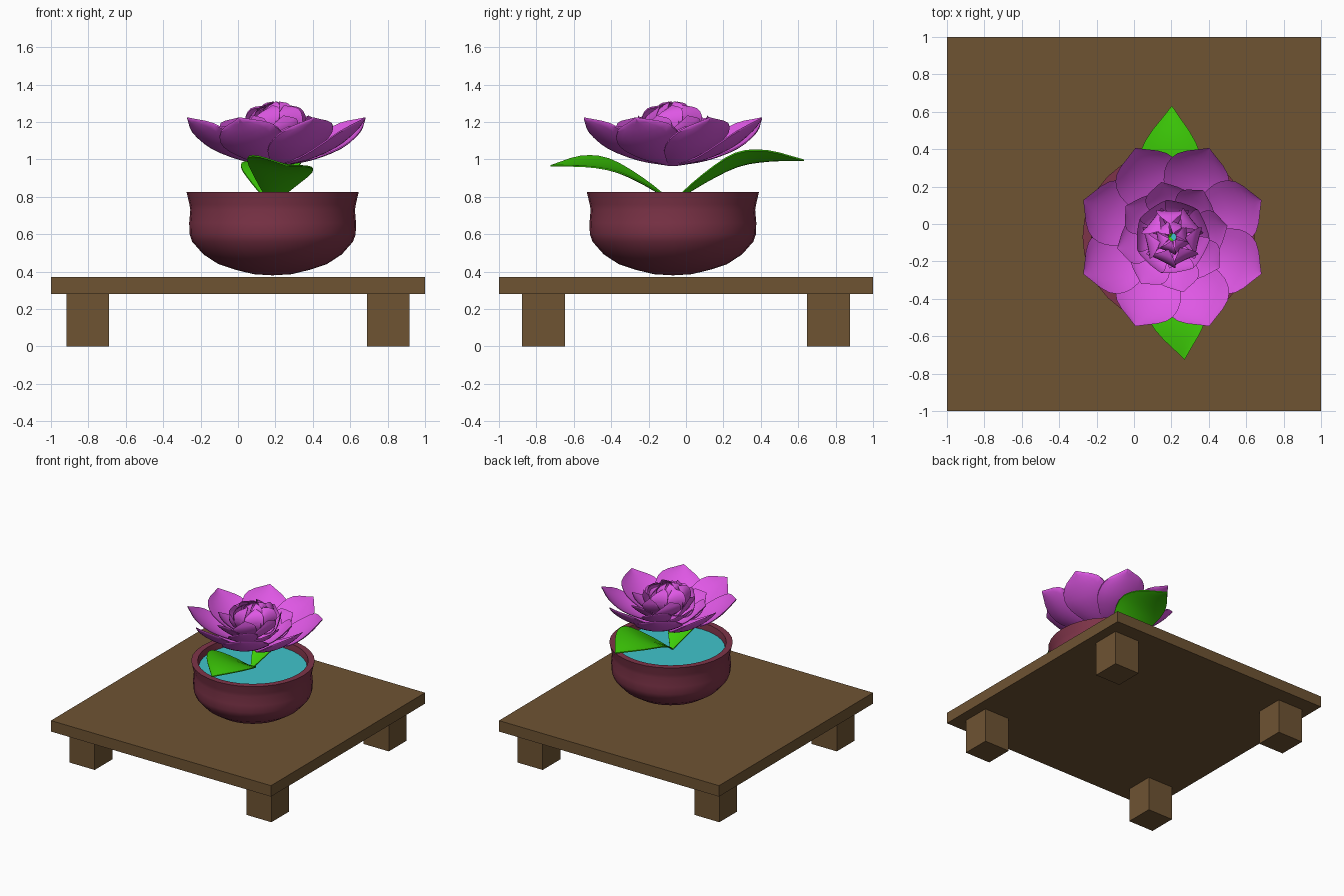
import bpy, bmesh
from math import sin, cos, pi, radians
from mathutils import Vector

if "Cube" in bpy.data.objects:
    bpy.data.objects.remove(bpy.data.objects["Cube"])


def material(name, rgb):
    m = bpy.data.materials.new(name)
    m.diffuse_color = (*[(c / 255) ** 2.2 for c in rgb], 1)
    m.use_nodes = True
    m.node_tree.nodes["Principled BSDF"].inputs["Base Color"].default_value = m.diffuse_color
    return m


WOOD = material("wood", (110, 84, 54))
CLAY = material("clay", (125, 55, 74))
WATER = material("water", (66, 195, 202))
PETAL = material("petal", (222, 88, 228))
LEAF = material("leaf", (64, 205, 16))
CX, CY = 0.185, -0.07


def finish(name, bm, mat, smooth=True):
    me = bpy.data.meshes.new(name)
    bmesh.ops.recalc_face_normals(bm, faces=bm.faces)
    bm.to_mesh(me)
    bm.free()
    ob = bpy.data.objects.new(name, me)
    bpy.context.collection.objects.link(ob)
    me.materials.append(mat)
    if smooth:
        bpy.context.view_layer.objects.active = ob
        bpy.ops.object.select_all(action='DESELECT')
        ob.select_set(True)
        bpy.ops.object.shade_smooth_by_angle(angle=radians(40))
    return ob


def box(name, x0, x1, y0, y1, z0, z1):
    bm = bmesh.new()
    bmesh.ops.create_cube(bm, size=1)
    for v in bm.verts:
        v.co = (x0 + (v.co.x + .5) * (x1 - x0), y0 + (v.co.y + .5) * (y1 - y0),
                z0 + (v.co.z + .5) * (z1 - z0))
    finish(name, bm, WOOD, False)


def lathe(name, profile, mat, n=32):
    bm = bmesh.new()
    vs = [bm.verts.new((r, 0, z)) for r, z in profile]
    es = [bm.edges.new(p) for p in zip(vs, vs[1:])]
    bmesh.ops.spin(bm, geom=vs + es, cent=(0, 0, 0), axis=(0, 0, 1), angle=2 * pi, steps=n)
    bmesh.ops.remove_doubles(bm, verts=bm.verts, dist=1e-4)
    ob = finish(name, bm, mat)
    ob.location = (CX, CY, 0)


def sample(pts, t):
    """Smooth Catmull-Rom sampling of evenly spaced tuples."""
    p = [Vector(q) for q in pts]
    p = [2 * p[0] - p[1]] + p + [2 * p[-1] - p[-2]]
    s = min(t, .99999) * (len(pts) - 1)
    i, f = int(s), s - int(s)
    a, b, c, d = p[i:i + 4]
    return .5 * (2 * b + (c - a) * f + (2 * a - 5 * b + 4 * c - d) * f * f
                 + (3 * b - a - 3 * c + d) * f ** 3)


def blade(bm, pts, angle, cup, tilt, thick, twist=0, nu=12, nv=8):
    """Thick petal or leaf; pts are (radius, height, half width)."""
    sides = []
    for off in (-thick / 2, thick / 2):
        grid = []
        for i in range(nu + 1):
            r, z, w = sample(pts, i / nu)
            w = max(w, .002)
            row = []
            for j in range(nv + 1):
                v = 2 * j / nv - 1
                a = angle + twist * i / nu
                x, y = r - cup * .5 * w * v * v, w * v
                h = z + cup * w * v * v + tilt * w * v + off
                row.append(bm.verts.new((x * cos(a) - y * sin(a), x * sin(a) + y * cos(a), h)))
            grid.append(row)
        for i in range(nu):
            for j in range(nv):
                bm.faces.new((grid[i][j], grid[i + 1][j], grid[i + 1][j + 1], grid[i][j + 1]))
        sides.append(grid)
    # rim joining the two skins
    loops = [g[0] + [r[-1] for r in g[1:-1]] + g[-1][::-1] + [r[0] for r in g[-2:0:-1]] for g in sides]
    n = len(loops[0])
    for k in range(n):
        m = (k + 1) % n
        bm.faces.new((loops[0][k], loops[0][m], loops[1][m], loops[1][k]))


# Low table
box("table_top", -1, 1, -1, 1, .28, .37)
for sx, xn in ((-1, "left"), (1, "right")):
    for sy, yn in ((-1, "front"), (1, "back")):
        x, y = sx * .803, sy * .762
        box(f"{yn}_{xn}_leg", x - .114, x + .114, y - .114, y + .114, 0, .28)

# Bowl and water
lathe("bowl", [(0, .38), (.1, .386), (.2, .41), (.29, .44), (.37, .492), (.43, .56), (.444, .6),
               (.446, .66), (.44, .73), (.445, .76), (.46, .825), (.412, .825), (.4, .75),
               (.405, .66), (.36, .54), (.2, .45), (0, .43)], CLAY)
lathe("water", [(0, .775), (.403, .775)], WATER)

# Flower: rings of (count, first angle, profile, cup, tilt, twist)
rings = {
    "outer": (8, 22.5, [(.02, .97, .03), (.18, 1.0, .11), (.33, 1.06, .175), (.44, 1.14, .145),
                        (.515, 1.22, .0)], .2, .15, 0),
    "middle": (8, 0, [(.02, 1.0, .03), (.11, 1.03, .08), (.19, 1.07, .12), (.25, 1.12, .1),
                      (.3, 1.17, .0)], .2, .35, .2),
    "inner": (7, 10, [(.02, 1.04, .03), (.09, 1.07, .07), (.15, 1.11, .1), (.185, 1.17, .085),
                      (.19, 1.23, .0)], .1, .4, .25),
    "bud": (7, 30, [(.03, 1.07, .03), (.11, 1.12, .07), (.14, 1.19, .085), (.12, 1.255, .065),
                    (.07, 1.285, .0)], -.1, .3, .3),
    "heart": (6, 0, [(.02, 1.12, .02), (.06, 1.17, .04), (.08, 1.23, .05), (.06, 1.285, .035),
                     (.02, 1.305, .0)], -.1, .3, .3),
}
for name, (n, a0, pts, cup, tilt, twist) in rings.items():
    bm = bmesh.new()
    for k in range(n):
        blade(bm, pts, radians(a0) + 2 * pi * k / n, cup, tilt, .008, twist)
    finish(name + "_petals", bm, PETAL).location = (.205, CY, 0)

# Two arching leaves
for name, ang, lift, length in (("back_leaf", 88, .03, .7), ("front_leaf", 278, 0, .66)):
    bm = bmesh.new()
    prof = [(0, .77, .015), (.24, .87, .11), (.5, .95, .175), (.74, .975, .135), (1, .965, 0)]
    pts = [(r * length, z + lift * min(1, 2 * r), w) for r, z, w in prof]
    blade(bm, pts, radians(ang), .1, -.2, .008)
    finish(name, bm, LEAF).location = (.178, CY, 0)
